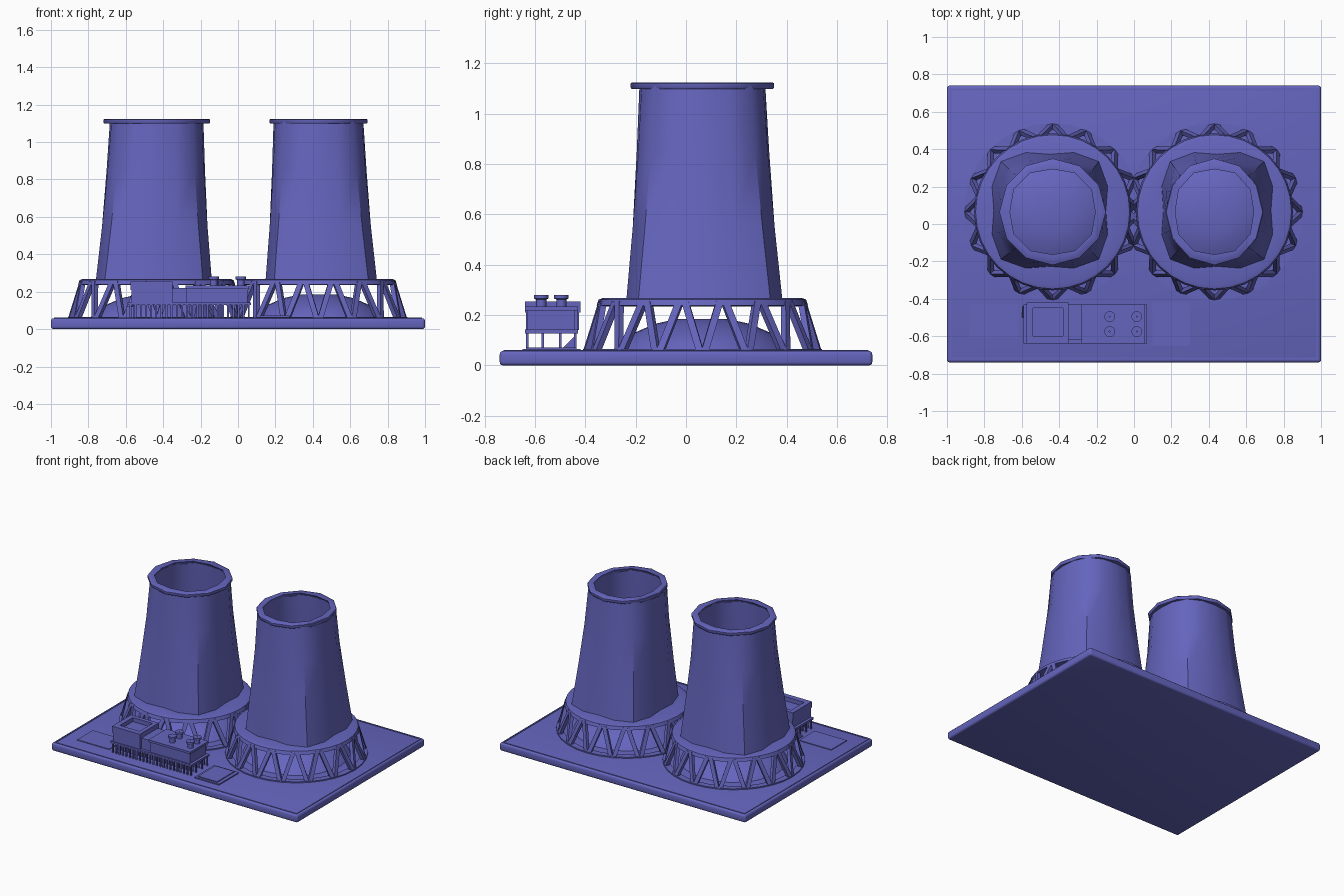
import bpy, bmesh, math
from mathutils import Vector

if "Cube" in bpy.data.objects:
    bpy.data.objects.remove(bpy.data.objects["Cube"])

blue = bpy.data.materials.new("slate_violet")
blue.diffuse_color = (0.13, 0.13, 0.52, 1)
blue.use_nodes = True
blue.node_tree.nodes["Principled BSDF"].inputs["Base Color"].default_value = blue.diffuse_color


def finish(name, bm, smooth=None):
    bmesh.ops.recalc_face_normals(bm, faces=bm.faces)
    me = bpy.data.meshes.new(name)
    bm.to_mesh(me)
    bm.free()
    me.materials.append(blue)
    ob = bpy.data.objects.new(name, me)
    bpy.context.collection.objects.link(ob)
    if smooth:
        bpy.ops.object.select_all(action='DESELECT')
        ob.select_set(True)
        bpy.context.view_layer.objects.active = ob
        bpy.ops.object.shade_smooth_by_angle(angle=math.radians(smooth))
    return ob


def add_box(bm, x0, x1, y0, y1, z0, z1):
    vs = bmesh.ops.create_cube(bm, size=1)["verts"]
    for v in vs:
        v.co = Vector(((x0 + x1) / 2 + v.co.x * (x1 - x0),
                       (y0 + y1) / 2 + v.co.y * (y1 - y0),
                       (z0 + z1) / 2 + v.co.z * (z1 - z0)))
    return vs


def box(name, *dims, bevel=0):
    bm = bmesh.new()
    add_box(bm, *dims)
    if bevel:
        bmesh.ops.bevel(bm, geom=bm.edges[:], offset=bevel, segments=3, affect='EDGES', profile=0.5)
    return finish(name, bm, 40 if bevel else None)


def lathe(name, centre, profile, sides, smooth=40, sx=1, lean=(0, 0), closed=True):
    """Profile points are (radius, z, extra radius on the diagonals); lean shifts the foot."""
    bm = bmesh.new()
    rings = []
    for r, z, d in profile:
        ring = []
        k = max(0, (1.11 - z) / 0.85)
        for i in range(sides):
            a = 2 * math.pi * i / sides
            rr = r + d * math.sin(2 * a) ** 2
            ring.append(bm.verts.new((centre[0] + lean[0] * k + sx * rr * math.cos(a),
                                      centre[1] + lean[1] * k + rr * math.sin(a), z)))
        rings.append(ring)
    for p, q in zip(rings, rings[1:] + (rings[:1] if closed else [])):
        for i in range(sides):
            j = (i + 1) % sides
            bm.faces.new((p[i], p[j], q[j], q[i]))
    if not closed:
        bm.faces.new(rings[-1])
    return finish(name, bm, smooth)


def strut(bm, a, b, centre, w, t):
    """Square bar from a to b, its wide side facing away from the tower axis."""
    axis = (b - a).normalized()
    out = (a + b) / 2 - centre
    out.z = 0
    side = axis.cross(out).normalized()
    deep = side.cross(axis).normalized()
    ends = [[bm.verts.new(p + side * w * s + deep * t * d)
             for s, d in ((-1, -1), (1, -1), (1, 1), (-1, 1))] for p in (a, b)]
    for i in range(4):
        j = (i + 1) % 4
        bm.faces.new((ends[0][i], ends[0][j], ends[1][j], ends[1][i]))
    bm.faces.new(ends[0])
    bm.faces.new(ends[1])


# Ground slab with rounded edge and thin raised rim
box("base_slab", -1, 1, -0.74, 0.74, 0, 0.058, bevel=0.014)
bm = bmesh.new()
for s in (-1, 1):
    add_box(bm, -0.985, 0.985, s * 0.72 - 0.005, s * 0.72 + 0.005, 0.05, 0.062)
    add_box(bm, s * 0.98 - 0.005, s * 0.98 + 0.005, -0.72, 0.72, 0.05, 0.062)
finish("slab_rim", bm)

# Two cooling towers
for side, cx, sx, dx in (("left", -0.435, 1.0, -0.015), ("right", 0.43, 0.92, 0.015)):
    c = (cx, 0.065)
    # hollow tapering shell, squarer at the foot
    lathe(side + "_tower_shell", c,
          [(0.30, 0.265, 0.07), (0.28, 0.55, 0.05), (0.263, 0.85, 0.03), (0.25, 1.11, 0.022),
           (0.23, 1.11, 0.02), (0.242, 0.85, 0.03), (0.26, 0.55, 0.05), (0.28, 0.265, 0.07)],
          16, sx=1 if sx == 1 else 0.96, lean=(dx, 0.008))
    # flared lip
    lathe(side + "_tower_lip", c,
          [(0.245, 1.098, 0.01), (0.28, 1.098, 0), (0.285, 1.104, 0), (0.285, 1.12, 0),
           (0.28, 1.124, 0), (0.228, 1.124, 0.015)], 12, sx=sx)
    # ring deck on top of the legs
    lathe(side + "_ring_deck", c,
          [(0.26, 0.268, 0.06), (0.395, 0.268, 0), (0.412, 0.262, 0), (0.42, 0.238, 0),
           (0.395, 0.235, 0), (0.26, 0.250, 0.06)], 32)
    # domed basin under the tower and low foot ring
    lathe(side + "_basin_dome", c,
          [(0.36, 0.055, 0), (0.33, 0.09, 0), (0.27, 0.13, 0), (0.19, 0.165, 0), (0.10, 0.185, 0)],
          24, closed=False)
    lathe(side + "_foot_ring", c,
          [(0.43, 0.055, 0), (0.475, 0.055, 0), (0.475, 0.066, 0), (0.43, 0.066, 0)], 32)
    # zigzag legs
    bm = bmesh.new()
    n = 16
    mid = Vector((*c, 0))
    for i in range(n):
        a = 2 * math.pi * i / n
        for s in (-1, 1):
            f = a + s * 0.1 * math.pi / n
            b = a + s * math.pi / n * 0.85
            foot = mid + Vector((0.46 * math.cos(f), 0.46 * math.sin(f), 0.055))
            top = mid + Vector((0.405 * math.cos(b), 0.405 * math.sin(b), 0.25))
            strut(bm, foot, top, mid, 0.014, 0.012)
    finish(side + "_zigzag_legs", bm)

# Plant building: left block with a recessed roof
bm = bmesh.new()
add_box(bm, -0.57, -0.35, -0.635, -0.425, 0.14, 0.225)
add_box(bm, -0.37, -0.27, -0.62, -0.43, 0.14, 0.22)
for x0, x1, y0, y1 in ((-0.57, -0.35, -0.64, -0.60), (-0.57, -0.35, -0.45, -0.42),
                       (-0.575, -0.54, -0.64, -0.42), (-0.38, -0.35, -0.64, -0.42)):
    add_box(bm, x0, x1, y0, y1, 0.21, 0.255)
finish("left_plant_block", bm)

# Right block with roof plate
bm = bmesh.new()
add_box(bm, -0.275, 0.05, -0.63, -0.44, 0.14, 0.225)
add_box(bm, -0.28, 0.06, -0.64, -0.43, 0.218, 0.234)
finish("right_plant_block", bm)
box("plant_floor", -0.59, 0.07, -0.64, -0.43, 0.128, 0.142)

# Roof vents
for i, x in enumerate((-0.13, 0.015)):
    for j, y in enumerate((-0.575, -0.495)):
        lathe(f"roof_vent_{i}{j}", (x, y),
              [(0.02, 0.225, 0), (0.02, 0.262, 0), (0.029, 0.266, 0), (0.029, 0.28, 0),
               (0.003, 0.28, 0), (0.003, 0.225, 0)], 12)

# Rows of thin posts below the building
bm = bmesh.new()
for k in range(24):
    x = -0.575 + k * 0.0275
    for y in (-0.63, -0.57, -0.50, -0.44):
        add_box(bm, x - 0.005, x + 0.005, y - 0.005, y + 0.005, 0.055, 0.135)
finish("support_posts", bm)

# Paved pads beside the building
box("left_pad", -0.88, -0.62, -0.61, -0.43, 0.05, 0.063)
box("right_pad", 0.10, 0.30, -0.65, -0.42, 0.05, 0.066)
box("right_pad_step", 0.12, 0.275, -0.635, -0.435, 0.06, 0.072)

# Ramp at the left end
bm = bmesh.new()
for v in add_box(bm, -0.60, -0.56, -0.50, -0.44, 0.055, 0.12):
    if v.co.y < -0.47 and v.co.z > 0.1:
        v.co.z = 0.06
finish("entry_ramp", bm)
